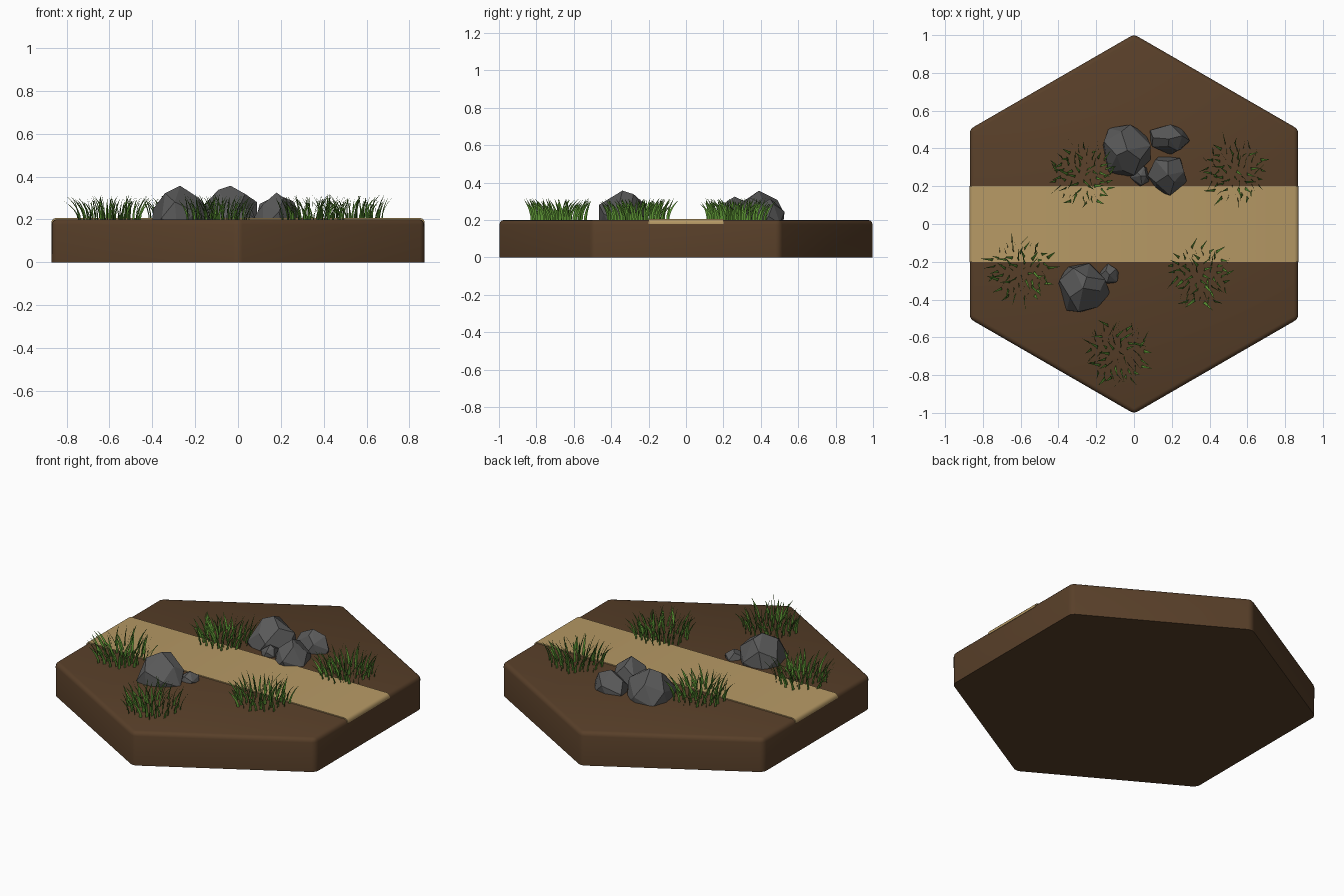
import bpy, bmesh, math, random
from mathutils import Vector, Matrix

if "Cube" in bpy.data.objects:
    bpy.data.objects.remove(bpy.data.objects["Cube"])


def material(name, rgb):
    m = bpy.data.materials.new(name)
    m.diffuse_color = (*rgb, 1)
    m.use_nodes = True
    m.node_tree.nodes["Principled BSDF"].inputs["Base Color"].default_value = m.diffuse_color
    return m


EARTH = material("earth brown", (0.098, 0.05, 0.022))
SAND = material("path sand", (0.47, 0.32, 0.13))
STONE = material("stone grey", (0.1, 0.1, 0.1))
GRASS = material("grass green", (0.11, 0.30, 0.035))


def finish(bm, name, mat, smooth=False):
    me = bpy.data.meshes.new(name)
    bm.to_mesh(me)
    bm.free()
    me.materials.append(mat)
    ob = bpy.data.objects.new(name, me)
    bpy.context.collection.objects.link(ob)
    if smooth:
        bpy.context.view_layer.objects.active = ob
        ob.select_set(True)
        bpy.ops.object.shade_smooth_by_angle(angle=math.radians(40))
        ob.select_set(False)
    return ob


# hexagonal earth tile, rounded on every edge but the bottom ones
bm = bmesh.new()
bmesh.ops.create_cone(bm, cap_ends=True, segments=6, radius1=1.004, radius2=1.004,
                      depth=0.2, matrix=Matrix.Translation((0, 0, 0.1)))
if max(v.co.y for v in bm.verts) < 0.95:
    bmesh.ops.rotate(bm, verts=bm.verts, matrix=Matrix.Rotation(math.pi / 6, 3, 'Z'))
bmesh.ops.bevel(bm, geom=[e for e in bm.edges if max(v.co.z for v in e.verts) > 0.1],
                offset=0.024, segments=3, profile=0.5, affect='EDGES')
finish(bm, "earth_tile", EARTH, True)

# straight path across the tile, its ends rounded over the tile's rim
bm = bmesh.new()
bmesh.ops.create_cube(bm, matrix=Matrix.Translation((0, 0, 0.1925)) @ Matrix.Diagonal((1.742, 0.4, 0.027, 1)))
bmesh.ops.bevel(bm, geom=[e for e in bm.edges if all(v.co.z > 0.2 for v in e.verts)
                          and abs(e.verts[0].co.x - e.verts[1].co.x) < 0.1],
                offset=0.021, segments=3, profile=0.5, affect='EDGES')
finish(bm, "path", SAND, True)


# faceted boulders: convex hulls of evenly spread, jittered points around a peak
def rock(name, x, y, rx, ry, top, seed, n=18):
    rng = random.Random(seed)
    bm = bmesh.new()
    for i in range(n):
        z = 1 - 2 * i / (n - 1)
        a = i * 2.39996 + seed + rng.uniform(-0.25, 0.25)
        r = math.sqrt(max(0, 1 - z * z))
        k = 1.08 if i == 0 else rng.uniform(0.94, 1.08)
        bm.verts.new((k * r * math.cos(a) * rx, k * r * math.sin(a) * ry, k * z * (top - 0.2)))
    out = bmesh.ops.convex_hull(bm, input=bm.verts)
    bmesh.ops.delete(bm, geom=[g for g in out["geom_interior"] if isinstance(g, bmesh.types.BMVert)], context='VERTS')
    # merge nearly level triangles into larger facets, sink the base in the soil
    bmesh.ops.dissolve_limit(bm, angle_limit=math.radians(14), verts=bm.verts, edges=bm.edges)
    bmesh.ops.bisect_plane(bm, geom=bm.verts[:] + bm.edges[:] + bm.faces[:],
                           plane_co=(0, 0, -0.03), plane_no=(0, 0, -1), clear_outer=True)
    bmesh.ops.holes_fill(bm, edges=bm.edges)
    hi = max(v.co.z for v in bm.verts)
    for v in bm.verts:
        if v.co.z > 0:
            v.co.z *= (top - 0.2) / hi
    bmesh.ops.recalc_face_normals(bm, faces=bm.faces)
    bmesh.ops.translate(bm, verts=bm.verts, vec=(x, y, 0.2))
    finish(bm, name, STONE)


rock("boulder_back_large", -0.035, 0.39, 0.14, 0.145, 0.357, 1, 22)
rock("boulder_back_right", 0.185, 0.45, 0.108, 0.083, 0.315, 2)
rock("boulder_back_front", 0.18, 0.26, 0.105, 0.108, 0.325, 3)
rock("pebble_back", 0.035, 0.255, 0.056, 0.056, 0.255, 4, 14)
rock("boulder_front", -0.27, -0.34, 0.138, 0.14, 0.357, 5, 22)
rock("pebble_front", -0.13, -0.27, 0.056, 0.058, 0.25, 6, 14)


# grass tufts: tapered blades curving outwards, their flat sides mostly facing right
def tuft(name, cx, cy, seed, count=66):
    rng = random.Random(seed)
    bm = bmesh.new()
    for i in range(count):
        a = i * 2.39996
        r = 0.155 * math.sqrt((i + 0.5) / count)
        root = Vector((cx + r * math.cos(a), cy + r * math.sin(a), 0.195))
        b = a + rng.uniform(-0.9, 0.9)
        out = Vector((math.cos(b), math.sin(b), 0))
        turn = rng.uniform(-0.7, 0.7)
        side = Vector((math.sin(turn), math.cos(turn), 0))
        h, lean = rng.uniform(0.09, 0.125), rng.uniform(0.025, 0.07)
        w = rng.uniform(0.006, 0.009)
        rows = []
        for k in range(4):
            t = k / 4
            c = root + out * lean * t * t + Vector((0, 0, h * t))
            s = side * w * (1 - t * t * 0.8)
            rows.append([bm.verts.new(c - s), bm.verts.new(c + s)])
        tip = bm.verts.new(root + out * lean + Vector((0, 0, h)))
        for p, q in zip(rows, rows[1:]):
            bm.faces.new((p[0], p[1], q[1], q[0]))
        bm.faces.new((*rows[-1], tip))
    finish(bm, name, GRASS)


for i, (x, y) in enumerate([(-0.27, 0.26), (0.53, 0.28), (-0.6, -0.24), (0.35, -0.27), (-0.09, -0.68)]):
    tuft("grass_tuft_%d" % (i + 1), x, y, i)
